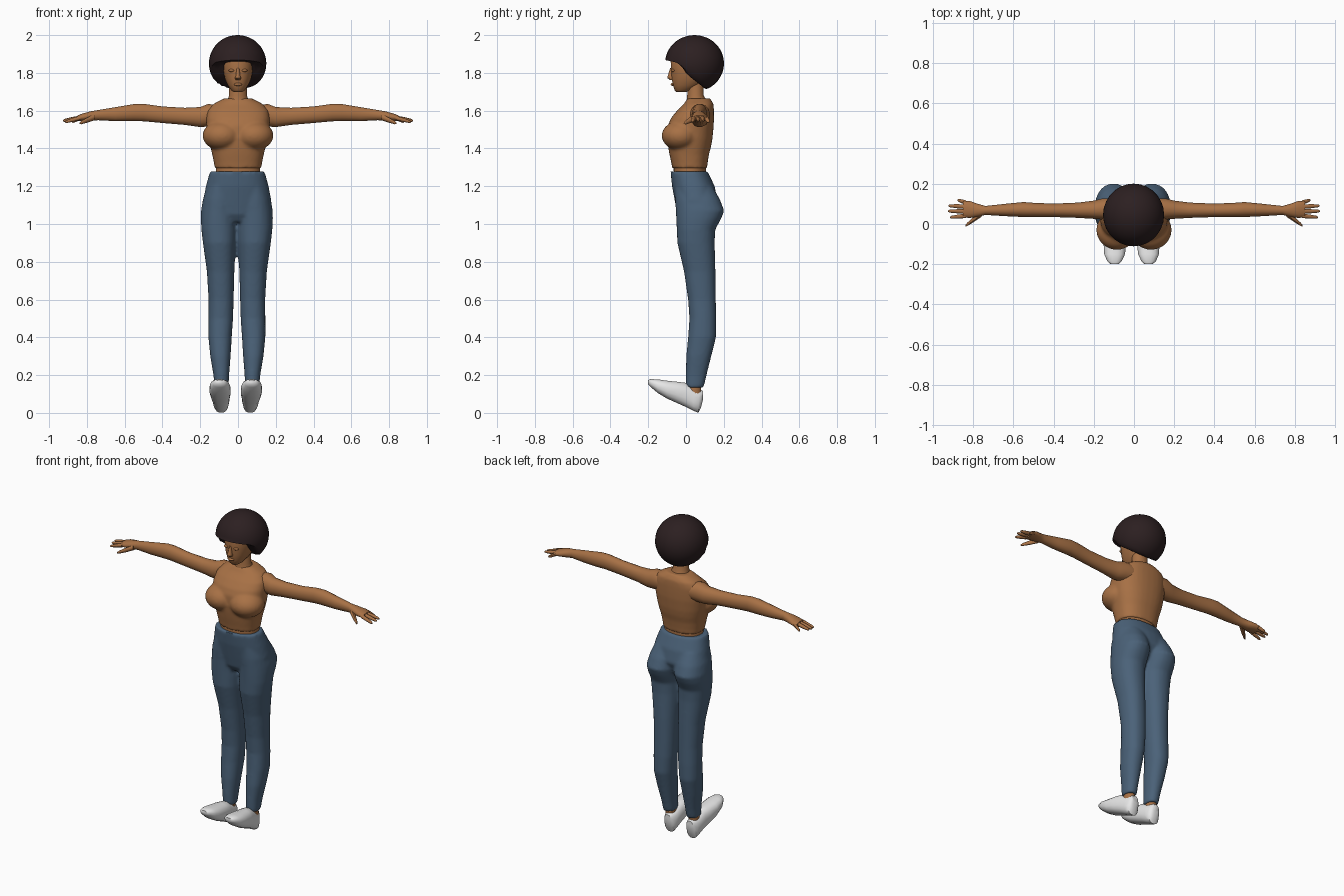
import bpy, bmesh, math
from mathutils import Matrix, Vector


def material(name, rgb):
    m = bpy.data.materials.new(name)
    m.diffuse_color = (*rgb, 1)
    return m


SKIN = material("warm_brown_skin", (0.39, 0.165, 0.06))
DENIM = material("blue_denim", (0.07, 0.122, 0.19))
HAIR = material("dark_brown_hair", (0.025, 0.014, 0.015))
WHITE = material("white_shoe", (0.82, 0.82, 0.82))


def add_loft(bm, axis, sections, n=20, p=2.2, side=1, dx=0.0):
    """Rings along an axis; each section is (position, a_min, a_max, b_min, b_max)."""
    rings = []
    for t, a0, a1, b0, b1 in sections:
        ring = []
        for i in range(n):
            ang = 2 * math.pi * (i + 0.5) / n
            c, s = math.cos(ang), math.sin(ang)
            a = (a0 + a1) / 2 + (a1 - a0) / 2 * math.copysign(abs(c) ** (2 / p), c)
            b = (b0 + b1) / 2 + (b1 - b0) / 2 * math.copysign(abs(s) ** (2 / p), s)
            x, y, z = {"x": (t, a, b), "y": (a, t, b), "z": (a, b, t)}[axis]
            ring.append(bm.verts.new((side * x + dx, y, z)))
        rings.append(ring)
    for r, q in zip(rings, rings[1:]):
        for i in range(n):
            j = (i + 1) % n
            bm.faces.new((r[i], r[j], q[j], q[i]))
    bm.faces.new(rings[0])
    bm.faces.new(rings[-1])


def add_ball(bm, centre, radii, u=24, v=16):
    mat = Matrix.Translation(centre) @ Matrix.Diagonal((*radii, 1))
    return bmesh.ops.create_uvsphere(bm, u_segments=u, v_segments=v, radius=1, matrix=mat)["verts"]


def add_finger(bm, start, end, r0, r1, side):
    """Tapered finger running outward along x."""
    secs = []
    for f, r in ((0, r0), (0.5, (r0 + r1) / 2 + 0.001), (0.9, r1), (1, r1 * 0.5)):
        c = Vector(start).lerp(Vector(end), f)
        secs.append((c.x, c.y - r, c.y + r, c.z - r, c.z + r))
    add_loft(bm, "x", secs, 8, 2, side)


def finish(name, bm, mat, angle=50, blend=None):
    bmesh.ops.recalc_face_normals(bm, faces=bm.faces)
    me = bpy.data.meshes.new(name)
    bm.to_mesh(me)
    bm.free()
    me.materials.append(mat)
    ob = bpy.data.objects.new(name, me)
    bpy.context.collection.objects.link(ob)
    bpy.ops.object.select_all(action="DESELECT")
    ob.select_set(True)
    bpy.context.view_layer.objects.active = ob
    if blend:
        # Fuse the overlapping volumes into one soft surface
        r = ob.modifiers.new("fuse", "REMESH")
        r.mode = "VOXEL"
        r.voxel_size = blend
        s = ob.modifiers.new("soften", "SMOOTH")
        s.factor = 0.5
        s.iterations = 5
        bpy.ops.object.modifier_apply(modifier="fuse")
        bpy.ops.object.modifier_apply(modifier="soften")
    bpy.ops.object.shade_smooth_by_angle(angle=math.radians(angle))
    return ob


# Trousers: hips plus two legs
bm = bmesh.new()
add_loft(bm, "z", [(1.278, -.145, .145, -.082, .115), (1.2, -.166, .166, -.074, .152),
                   (1.12, -.182, .182, -.059, .168), (1.05, -.15, .15, -.045, .135),
                   (1.01, -.09, .09, -.02, .1)], 32, 2.3, 1, -.004)
LEG = [(1.2, .005, .155, -.06, .14), (1.13, 0, .18, -.058, .18), (1.07, 0, .19, -.054, .203),
       (1.03, .002, .191, -.052, .187), (.97, .004, .188, -.049, .155), (.9, .006, .18, -.046, .152),
       (.75, .013, .159, -.011, .156), (.6, .017, .15, .011, .158), (.5, .02, .151, .018, .16),
       (.4, .027, .151, .011, .159), (.3, .033, .141, .001, .134), (.2, .041, .124, -.001, .109),
       (.135, .044, .118, 0, .094)]
for s in (1, -1):
    add_loft(bm, "z", LEG, 24, 2.2, s, -.006)
finish("trousers", bm, DENIM, 60, 0.009)

# Cropped top with bust
bm = bmesh.new()
add_loft(bm, "z", [(1.295, -.124, .124, -.073, .112), (1.32, -.127, .127, -.077, .114),
                   (1.37, -.137, .137, -.088, .122), (1.41, -.147, .147, -.095, .133),
                   (1.45, -.157, .157, -.1, .14), (1.52, -.168, .168, -.097, .147),
                   (1.56, -.168, .168, -.08, .148), (1.6, -.162, .162, -.048, .148),
                   (1.635, -.132, .132, -.012, .146), (1.665, -.075, .075, .008, .128)], 32, 2.4)
for s in (1, -1):
    add_ball(bm, (s * .085, -.03, 1.468), (.103, .099, .078))
finish("cropped_top", bm, SKIN, 60, 0.009)

# Bare waist
bm = bmesh.new()
add_loft(bm, "z", [(1.24, -.12, .12, -.065, .105), (1.32, -.117, .117, -.066, .106)], 24)
finish("waist", bm, SKIN)

# Neck
bm = bmesh.new()
add_loft(bm, "z", [(1.61, -.075, .075, -.01, .13), (1.65, -.058, .058, .002, .112),
                   (1.68, -.048, .048, .006, .094), (1.76, -.046, .046, .008, .095)], 20, 2)
finish("neck", bm, SKIN)

# Head, with nose, lips and eyelids
bm = bmesh.new()
add_loft(bm, "z", [(1.698, -.022, .022, -.05, .0), (1.708, -.036, .036, -.06, .03),
                   (1.735, -.055, .055, -.07, .08), (1.77, -.07, .07, -.076, .115),
                   (1.81, -.079, .079, -.078, .13), (1.86, -.082, .082, -.082, .13),
                   (1.91, -.07, .07, -.07, .12), (1.94, -.04, .04, -.04, .09)], 24, 2.2)
finish("head", bm, SKIN)
bm = bmesh.new()
add_loft(bm, "z", [(1.825, -.007, .007, -.084, -.06), (1.785, -.012, .012, -.097, -.06),
                   (1.773, -.017, .017, -.1, -.06), (1.762, -.013, .013, -.085, -.06)], 12, 2)
finish("nose", bm, SKIN)
bm = bmesh.new()
add_ball(bm, (0, -.07, 1.739), (.022, .011, .008), 12, 8)
finish("lips", bm, SKIN)
bm = bmesh.new()
for s in (1, -1):
    add_ball(bm, (s * .034, -.068, 1.813), (.016, .011, .008), 12, 8)
finish("eyelids", bm, SKIN)

# Rounded hair, its lower edge rising from nape to fringe
EDGE = [(-.3, 1.87), (-.11, 1.868), (-.03, 1.85), (0, 1.8), (.02, 1.78), (.11, 1.71), (.4, 1.7)]


def hairline(y):
    for (y0, z0), (y1, z1) in zip(EDGE, EDGE[1:]):
        if y <= y1:
            return z0 + (z1 - z0) * (y - y0) / (y1 - y0)
    return EDGE[-1][1]


bm = bmesh.new()
for v in add_ball(bm, (-.002, .045, 1.85), (.152, .156, .15), 28, 24):
    v.co.z = max(v.co.z, hairline(v.co.y))
finish("hair", bm, HAIR, 50)

# Arms, hands, ankles and shoes
ARM = [(.1, .02, .13, 1.52, 1.632), (.16, .022, .127, 1.515, 1.636), (.2, .025, .117, 1.512, 1.62),
       (.28, .03, .107, 1.524, 1.616), (.4, .034, .102, 1.534, 1.623), (.5, .034, .106, 1.543, 1.637),
       (.55, .034, .11, 1.544, 1.636), (.65, .039, .1, 1.544, 1.619), (.74, .045, .09, 1.549, 1.604),
       (.78, .035, .102, 1.546, 1.597), (.82, .029, .116, 1.546, 1.586), (.85, .033, .114, 1.545, 1.575)]
FINGERS = [((.835, .106, 1.562), (.878, .119, 1.54)), ((.835, .086, 1.563), (.924, .091, 1.549)),
           ((.835, .063, 1.563), (.926, .064, 1.546)), ((.835, .041, 1.562), (.915, .033, 1.54))]
SHOE = [(-.2, .065, .105, .15, .174), (-.185, .048, .122, .135, .179), (-.15, .032, .137, .105, .178),
        (-.1, .026, .14, .075, .171), (-.04, .028, .135, .048, .165), (0, .031, .127, .03, .16),
        (.04, .034, .122, .01, .135), (.065, .037, .117, 0, .125), (.08, .046, .108, .03, .122),
        (.09, .058, .098, .07, .115)]
for s, label in ((1, "right"), (-1, "left")):
    bm = bmesh.new()
    add_loft(bm, "x", ARM, 16, 2.1, s)
    finish(label + "_arm", bm, SKIN)
    bm = bmesh.new()
    for a, b in FINGERS:
        add_finger(bm, a, b, .012, .008, s)
    add_finger(bm, (.76, .052, 1.566), (.838, -.008, 1.533), .018, .009, s)
    finish(label + "_fingers", bm, SKIN)
    bm = bmesh.new()
    add_loft(bm, "z", [(.08, .05, .112, .0, .082), (.17, .052, .11, .01, .08)], 16, 2, s, -.008)
    finish(label + "_ankle", bm, SKIN)
    bm = bmesh.new()
    add_loft(bm, "y", SHOE, 16, 2.4, s, -.012)
    finish(label + "_shoe", bm, WHITE)
